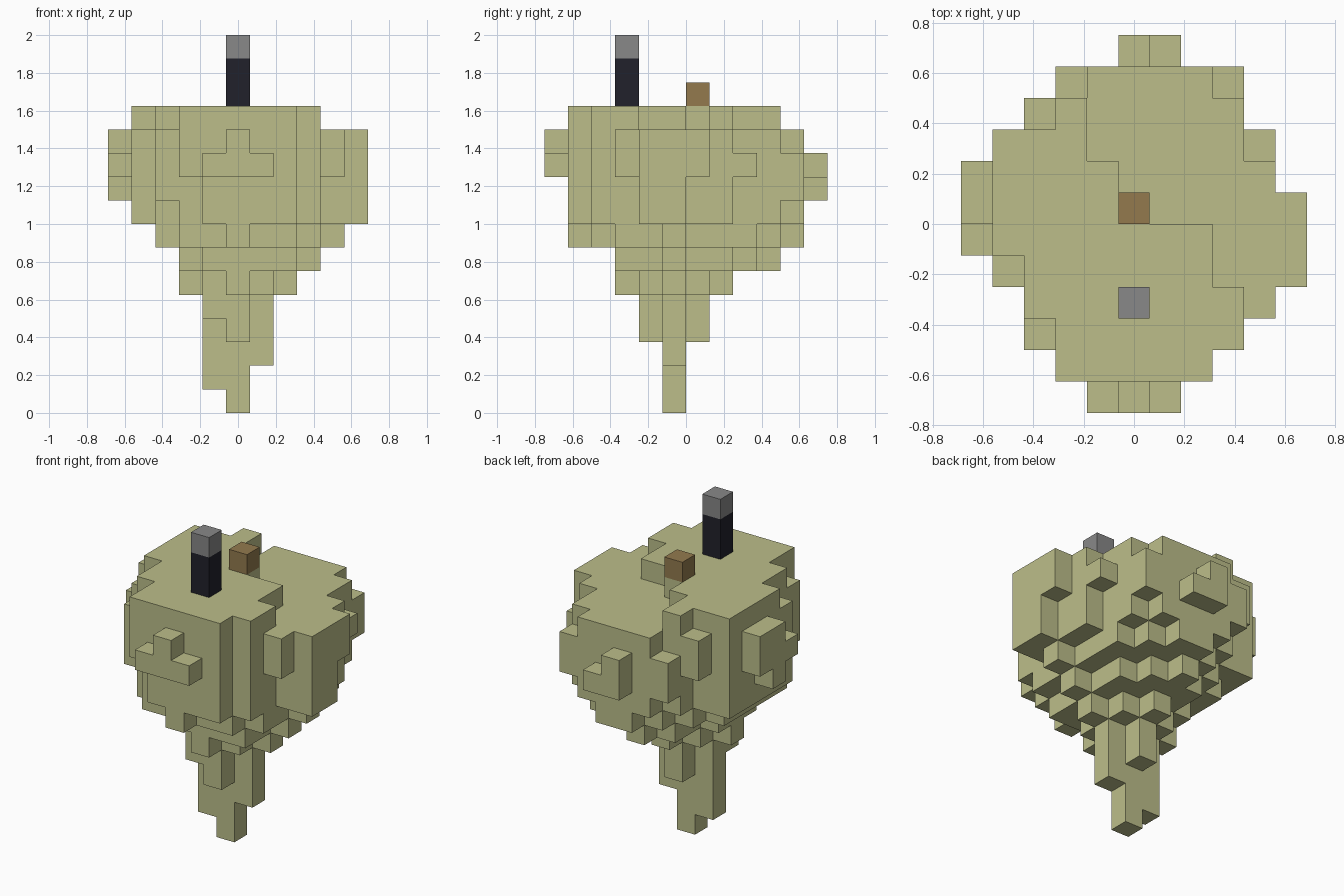
import bpy
import bmesh
from mathutils import Vector

UNIT = 0.125

cube = bpy.data.objects.get("Cube")
if cube:
    bpy.data.objects.remove(cube, do_unlink=True)


def make_material(name, color):
    material = bpy.data.materials.new(name)
    material.use_nodes = True
    material.diffuse_color = (*color, 1)
    material.node_tree.nodes["Principled BSDF"].inputs["Base Color"].default_value = (*color, 1)
    return material


def make_blocks(name, cells, material):
    """Outer skin of a set of unit cells, joined into one flat shaded mesh."""
    bm = bmesh.new()
    axes = [Vector((1, 0, 0)), Vector((0, 1, 0)), Vector((0, 0, 1))]
    for cell in cells:
        center = Vector(cell) + Vector((0, 0.5, 0.5))
        for n in range(3):
            for sign in (-1, 1):
                normal = axes[n] * sign
                neighbour = tuple(int(c + d) for c, d in zip(cell, normal))
                if neighbour in cells:
                    continue
                u = axes[(n + 1) % 3] / 2
                v = axes[(n + 2) % 3] / 2 * sign
                middle = center + normal / 2
                corners = (middle - u - v, middle + u - v, middle + u + v, middle - u + v)
                bm.faces.new([bm.verts.new(corner * UNIT) for corner in corners])
    bmesh.ops.remove_doubles(bm, verts=bm.verts, dist=UNIT / 100)
    mesh = bpy.data.meshes.new(name)
    bm.to_mesh(mesh)
    bm.free()
    mesh.materials.append(material)
    obj = bpy.data.objects.new(name, mesh)
    bpy.context.collection.objects.link(obj)
    return obj


def column(x, y, bottom, top):
    """Upright run of cells."""
    return {(x, y, z) for z in range(bottom, top + 1)}


def slab(first_row, spans, bottom, top):
    """Rows of cells from front to back, each given by its x span."""
    cells = set()
    for row, (low, high) in enumerate(spans):
        for x in range(low, high + 1):
            cells |= column(x, first_row + row, bottom, top)
    return cells


olive = make_material("pale olive", (0.503, 0.515, 0.254))
black = make_material("blue black", (0.0152, 0.0152, 0.024))
grey = make_material("mid grey", (0.246, 0.246, 0.246))
brown = make_material("earth brown", (0.292, 0.195, 0.076))

# Raised top terrace
body = slab(-5, [(-2, 2), (-2, 3), (-3, 3), (-3, 2), (-4, 2), (-4, 0), (-4, -1), (-4, -2), (-2, -2)], 12, 12)

# Main rounded mass
body |= slab(-5, [(-1, 2), (-2, 3), (-3, 3), (-4, 4), (-4, 4), (-4, 4), (-4, 4), (-4, 3), (-2, 3), (-1, 2)], 8, 11)

# Tapering underside, from wide to narrow
body |= slab(-5, [(0, 0), (-2, 2), (-3, 3), (-3, 3), (-3, 4), (-3, 3), (-3, 3), (-2, 3), (-1, 2), (0, 1)], 7, 7)
body |= slab(-3, [(-1, 2), (-2, 2), (-2, 3), (-2, 2), (-1, 2), (-1, 1), (0, 0)], 6, 6)
body |= slab(-3, [(0, 0), (-1, 1), (-2, 2), (-1, 1), (0, 0)], 5, 5)

# Root spike
body |= column(0, -1, 0, 4) | column(-1, -1, 1, 4) | column(1, -1, 2, 4)
body |= column(0, -2, 3, 4) | column(0, 0, 3, 4) | column(-1, -2, 4, 4)

# Bumps on the front
body |= slab(-6, [(-1, 1)], 10, 10) | column(0, -6, 11, 11)
body |= column(-2, -5, 10, 11) | column(-3, -4, 9, 11)

# Bumps on the left side
body |= column(4, -3, 10, 11) | slab(-2, [(5, 5), (5, 5)], 8, 11)
body |= column(5, 0, 10, 11) | column(4, 2, 10, 10)

# Bumps on the back
body |= column(3, 4, 9, 10) | column(1, 5, 9, 9) | column(0, 5, 9, 10)
body |= column(-2, 4, 9, 10) | column(-3, 3, 10, 11)

# Bumps on the right side
body |= column(-5, 1, 10, 11) | column(-5, 0, 9, 11) | column(-5, -1, 10, 10)

make_blocks("floating_rock", body, olive)

# Items standing on top
make_blocks("post_shaft", column(0, -3, 13, 14), black)
make_blocks("post_cap", column(0, -3, 15, 15), grey)
make_blocks("small_crate", column(0, 0, 13, 13), brown)
